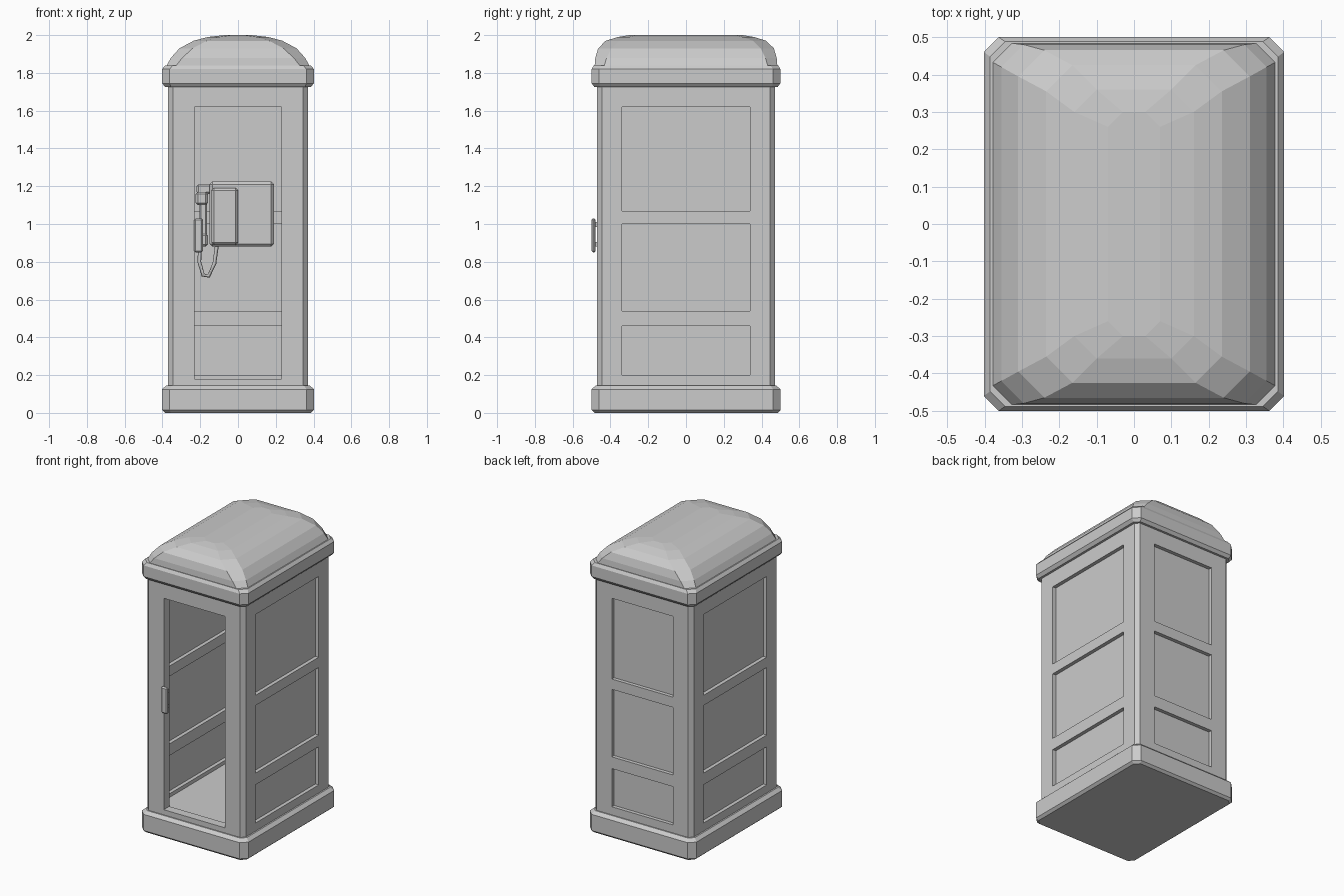
import bpy, bmesh, math

if "Cube" in bpy.data.objects:
    bpy.data.objects.remove(bpy.data.objects["Cube"])

grey = bpy.data.materials.new("light grey")
grey.diffuse_color = (0.6, 0.6, 0.6, 1)
grey.use_nodes = True
grey.node_tree.nodes["Principled BSDF"].inputs["Base Color"].default_value = grey.diffuse_color


def finish(name, bm):
    bmesh.ops.recalc_face_normals(bm, faces=bm.faces)
    me = bpy.data.meshes.new(name)
    bm.to_mesh(me)
    bm.free()
    me.materials.append(grey)
    ob = bpy.data.objects.new(name, me)
    bpy.context.collection.objects.link(ob)
    return ob


def box(name, x0, x1, y0, y1, z0, z1, bevel=0.0):
    bm = bmesh.new()
    bmesh.ops.create_cube(bm, size=1)
    for v in bm.verts:
        v.co = (x0 + (v.co.x + .5) * (x1 - x0),
                y0 + (v.co.y + .5) * (y1 - y0),
                z0 + (v.co.z + .5) * (z1 - z0))
    if bevel:
        bmesh.ops.bevel(bm, geom=bm.edges[:], offset=bevel, segments=1, affect='EDGES')
    return finish(name, bm)


def loft(name, rings):
    """Stack of corner-cut rectangles: (z, half x, half y, corner cut)."""
    bm = bmesh.new()
    loops = []
    for z, hx, hy, c in rings:
        pts = [(hx, -hy + c), (hx, hy - c), (hx - c, hy), (-hx + c, hy),
               (-hx, hy - c), (-hx, -hy + c), (-hx + c, -hy), (hx - c, -hy)]
        loops.append([bm.verts.new((x, y, z)) for x, y in pts])
    for a, b in zip(loops, loops[1:]):
        for i in range(8):
            j = (i + 1) % 8
            bm.faces.new((a[i], a[j], b[j], b[i]))
    bm.faces.new(loops[0])
    bm.faces.new(loops[-1])
    return finish(name, bm)


def prism(name, pts, z0, z1):
    bm = bmesh.new()
    f = bm.faces.new([bm.verts.new((x, y, z0)) for x, y in pts])
    r = bmesh.ops.extrude_face_region(bm, geom=[f])
    for v in r["geom"]:
        if isinstance(v, bmesh.types.BMVert):
            v.co.z = z1
    return finish(name, bm)


# plinth, roof band and domed roof
loft("base", [(0, .385, .485, .03), (.015, .402, .5, .04),
              (.125, .402, .5, .04), (.145, .38, .478, .03)])
loft("roof_band", [(1.725, .385, .485, .03), (1.745, .402, .5, .04),
                   (1.82, .402, .5, .04), (1.84, .385, .488, .04)])
loft("roof_dome", [(1.835, .38, .484, .05), (1.88, .355, .48, .06),
                   (1.93, .31, .465, .07), (1.97, .235, .425, .07),
                   (1.99, .16, .36, .06), (2.0, .07, .3, .04)])
box("floor", -.33, .33, -.43, .43, .13, .175)

# four L-shaped corner posts
post = [(.23, .47), (.345, .47), (.37, .445), (.37, .34),
        (.31, .34), (.31, .41), (.23, .41)]
for sx in (-1, 1):
    for sy in (-1, 1):
        prism("corner_post", [(sx * x, sy * y) for x, y in post], .14, 1.73)

# side and back walls: rails with thin recessed panels
rails = [(.14, .2), (.46, .54), (1.0, 1.07), (1.62, 1.73)]
for sx in (-1, 1):
    for z0, z1 in rails:
        xs = sorted((sx * .31, sx * .37))
        box("side_rail", *xs, -.345, .345, z0, z1)
    xs = sorted((sx * .335, sx * .345))
    box("side_panel", *xs, -.35, .35, .15, 1.7)
for z0, z1 in rails:
    box("back_rail", -.235, .235, .41, .47, z0, z1)
box("back_panel", -.24, .24, .435, .445, .15, 1.7)

# open doorway on the front
box("door_sill", -.235, .235, -.47, -.41, .14, .18)
box("door_lintel", -.235, .235, -.47, -.41, 1.62, 1.73)

# pull handle on the door frame
box("handle_grip", -.232, -.185, -.5, -.478, .85, 1.03, .008)
for z in (.88, .985):
    box("handle_mount", -.225, -.195, -.485, -.46, z, z + .025)

# wall phone
box("phone_body", -.15, .19, .25, .44, .88, 1.225, .015)
box("phone_front_plate", -.14, 0, .215, .27, .89, 1.19, .012)
box("handset_hook", -.22, -.14, .29, .35, 1.16, 1.21, .01)
box("handset_grip", -.205, -.165, .25, .29, .9, 1.15, .008)
for z in (.88, 1.1):
    box("handset_end", -.225, -.16, .24, .33, z, z + .07, .012)

# hanging cord
cu = bpy.data.curves.new("phone_cord", 'CURVE')
cu.dimensions = '3D'
cu.bevel_depth = .01
cu.bevel_resolution = 0
path = [(-.2, .89), (-.205, .8), (-.185, .73), (-.155, .725), (-.125, .79), (-.11, .9)]
sp = cu.splines.new('POLY')
sp.points.add(len(path) - 1)
for p, (x, z) in zip(sp.points, path):
    p.co = (x, .3, z, 1)
cu.materials.append(grey)
bpy.context.collection.objects.link(bpy.data.objects.new("phone_cord", cu))
